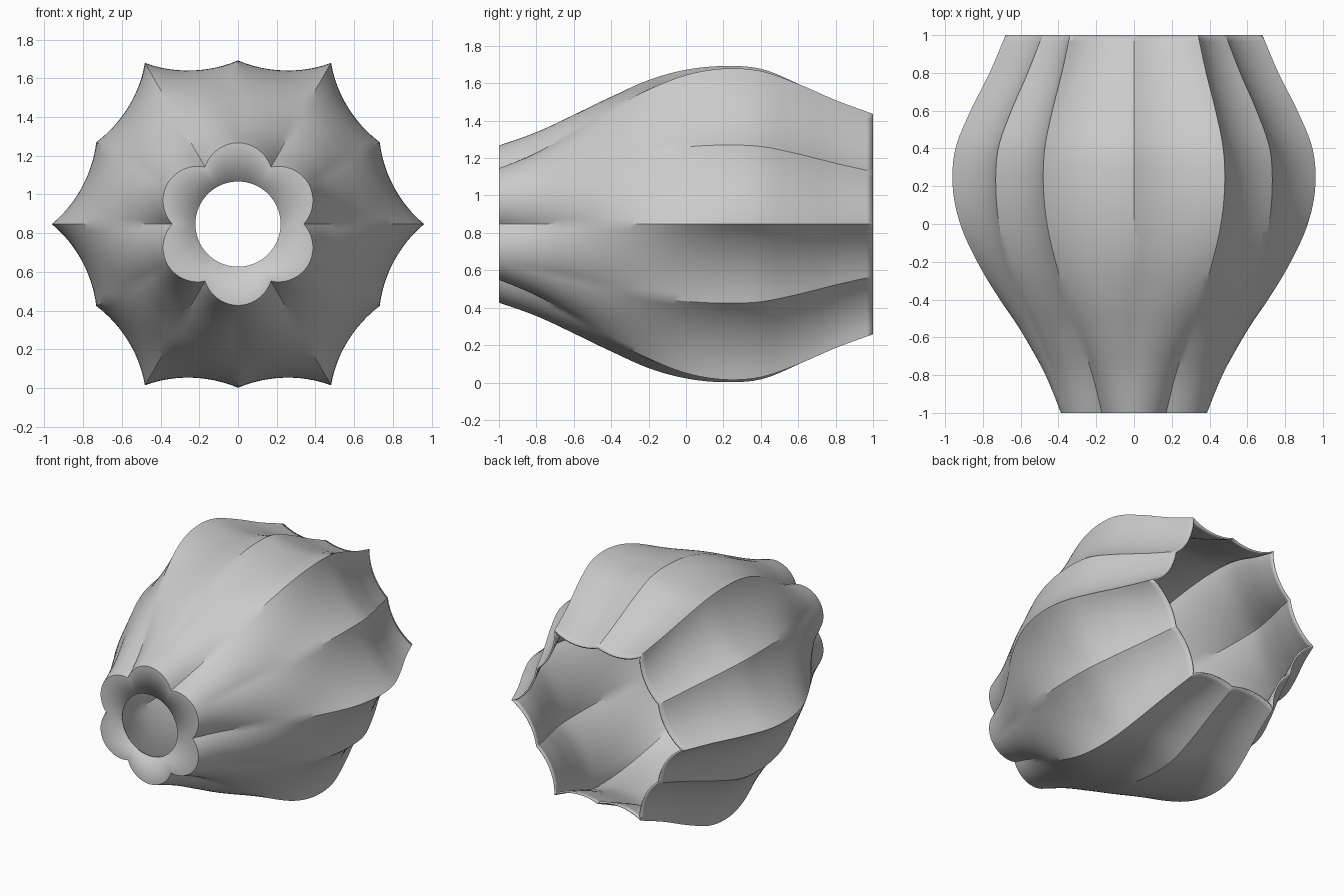
import bpy, bmesh, math
from mathutils import Vector

if "Cube" in bpy.data.objects:
    bpy.data.objects.remove(bpy.data.objects["Cube"])

CENTRE_Z = 0.847
ARC_STEPS = 12      # points along each scallop
ROWS = 60           # rings along the body
HOLE_RADIUS = 0.22

# Profiles sampled at even steps from the front (y=-1) to the back (y=1)
MAIN_RIDGE = [.34, .44, .57, .71, .83, .92, .96, .945, .865, .765, .68]
MINOR_RIDGE = [.42, .49, .58, .68, .77, .825, .845, .83, .75, .65, .56]
BULGE = [.034, .036, .034, .02, -.005, -.03, -.045, -.05, -.048, -.044, -.04]


def sample(values, f):
    """Smooth spline through evenly spaced values, f from 0 to 1."""
    x = f * (len(values) - 1)
    i = min(int(x), len(values) - 2)
    t = x - i
    b, c = values[i], values[i + 1]
    a = values[i - 1] if i > 0 else 2 * b - c
    d = values[i + 2] if i + 2 < len(values) else 2 * c - b
    return b + t * (c - a + t * (2 * a - 5 * b + 4 * c - d + t * (3 * (b - c) + d - a))) / 2


def polar(radius, angle):
    return Vector((radius * math.cos(angle), radius * math.sin(angle)))


def arc_offset(chord, rise, t):
    """Height of a circular arc above its chord."""
    if abs(rise) < 1e-4:
        return 0
    h = abs(rise)
    r = (chord * chord / 4 + h * h) / (2 * h)
    return math.copysign(math.sqrt(r * r - ((t - .5) * chord) ** 2) - (r - h), rise)


def section(f):
    """Closed outline of twelve arcs between alternating ridges."""
    radii = [sample(MAIN_RIDGE, f), sample(MINOR_RIDGE, f)]
    rise = sample(BULGE, f)
    points = []
    for k in range(12):
        p = polar(radii[k % 2], k * math.pi / 6)
        q = polar(radii[(k + 1) % 2], (k + 1) * math.pi / 6)
        edge = q - p
        out = Vector((edge.y, -edge.x)).normalized()
        for j in range(ARC_STEPS):
            t = j / ARC_STEPS
            points.append(p + edge * t + out * arc_offset(edge.length, rise, t))
    return points


bm = bmesh.new()


def add_ring(points, y):
    return [bm.verts.new((p.x, y, p.y + CENTRE_Z)) for p in points]


def bridge(a, b):
    n = len(a)
    for i in range(n):
        j = (i + 1) % n
        bm.faces.new((a[i], a[j], b[j], b[i]))


# Round opening in the flower-shaped front, then the fluted body
count = 12 * ARC_STEPS
hole = [polar(HOLE_RADIUS, p.angle_signed(Vector((1, 0)))) for p in section(0)]
rings = [add_ring(hole, -1)]
rings += [add_ring(section(i / ROWS), -1 + 2 * i / ROWS) for i in range(ROWS + 1)]
for a, b in zip(rings, rings[1:]):
    bridge(a, b)
bmesh.ops.recalc_face_normals(bm, faces=bm.faces)
bm.faces.ensure_lookup_table()
if bm.faces[0].normal.y > 0:
    bmesh.ops.reverse_faces(bm, faces=bm.faces)

mesh = bpy.data.meshes.new("fluted_shade")
bm.to_mesh(mesh)
bm.free()
shade = bpy.data.objects.new("fluted_shade", mesh)
bpy.context.collection.objects.link(shade)

# Plain grey material
grey = bpy.data.materials.new("light_grey")
grey.use_nodes = True
colour = (0.6, 0.6, 0.6, 1)
grey.diffuse_color = colour
grey.node_tree.nodes["Principled BSDF"].inputs["Base Color"].default_value = colour
mesh.materials.append(grey)

# Smooth panels with sharp ridges
bpy.ops.object.select_all(action="DESELECT")
shade.select_set(True)
bpy.context.view_layer.objects.active = shade
bpy.ops.object.shade_smooth_by_angle(angle=math.radians(30))

# Thin wall
wall = shade.modifiers.new("thin_wall", "SOLIDIFY")
wall.thickness = 0.012
wall.offset = -1
